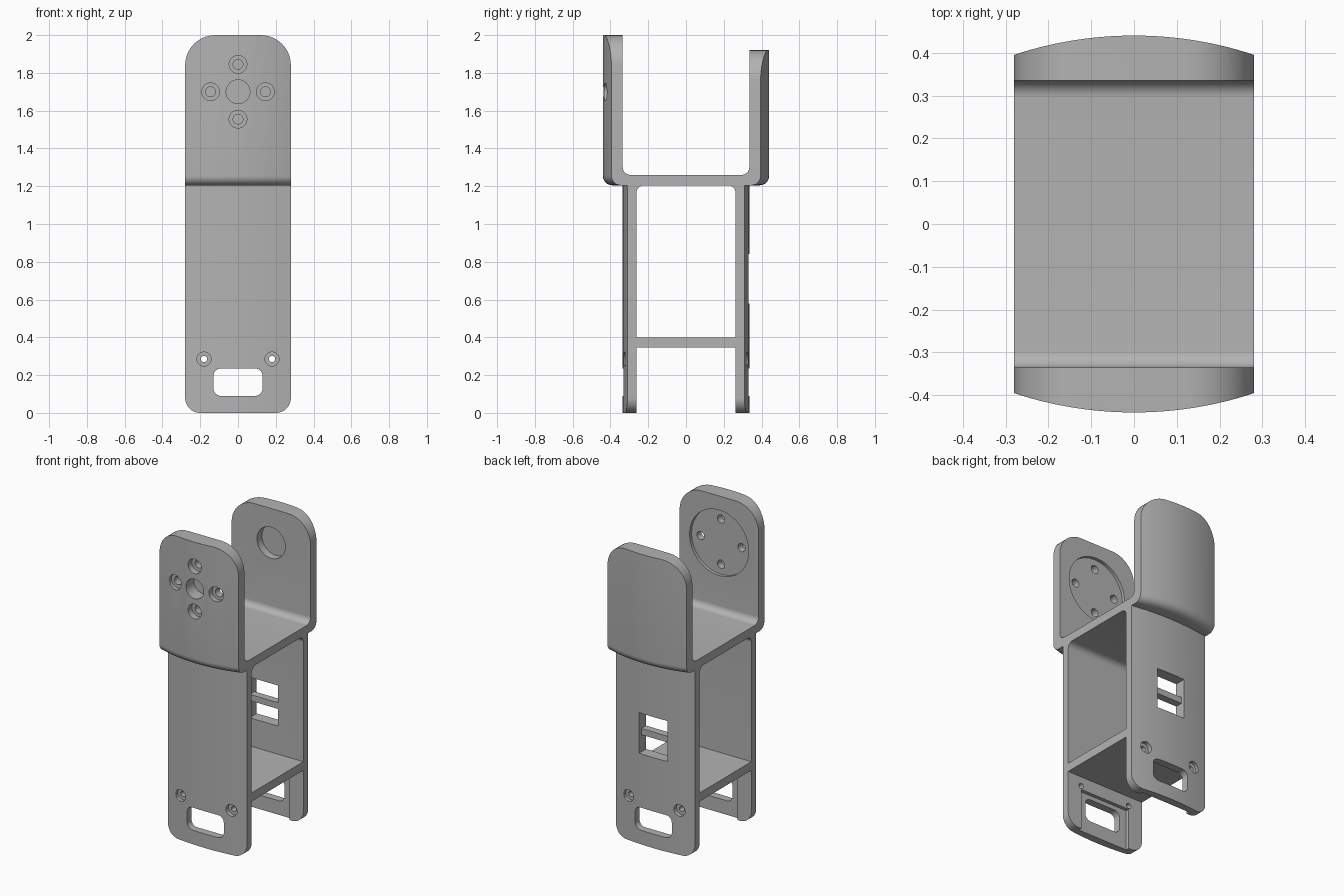
import bpy, bmesh
from math import sin, cos, pi, radians

if "Cube" in bpy.data.objects:
    bpy.data.objects.remove(bpy.data.objects["Cube"])

grey = bpy.data.materials.new("plain grey")
grey.use_nodes = True
grey.diffuse_color = (0.45, 0.45, 0.45, 1)
grey.node_tree.nodes["Principled BSDF"].inputs["Base Color"].default_value = (0.45, 0.45, 0.45, 1)

W = 0.28          # half width
FILLET = 0.05     # rounded underside of the upper cradle


def loft(name, rings):
    """Skin a stack of equal-length rings into a closed solid."""
    bm = bmesh.new()
    loops = [[bm.verts.new(p) for p in ring] for ring in rings]
    n = len(loops[0])
    for a, b in zip(loops, loops[1:]):
        for i in range(n):
            j = (i + 1) % n
            bm.faces.new((a[i], a[j], b[j], b[i]))
    bm.faces.new(loops[0][::-1])
    bm.faces.new(loops[-1])
    bmesh.ops.recalc_face_normals(bm, faces=bm.faces)
    mesh = bpy.data.meshes.new(name)
    bm.to_mesh(mesh)
    bm.free()
    mesh.materials.append(grey)
    obj = bpy.data.objects.new(name, mesh)
    bpy.context.collection.objects.link(obj)
    return obj


def barrel(z, crown, edge, inset=0.0, steps=28):
    """Plan outline with bowed front and back."""
    radius = (W * W + (crown - edge) ** 2) / (2 * (crown - edge))
    xs = [W * (2 * i / steps - 1) for i in range(steps + 1)]
    front = [(x, -(crown - radius + (radius ** 2 - x * x) ** 0.5 - inset), z) for x in xs]
    return front + [(x, -y, z) for x, y, z in reversed(front)]


def arc(cx, cz, r, start, end, steps=10):
    return [(cx + r * cos(radians(start + (end - start) * i / steps)),
             cz + r * sin(radians(start + (end - start) * i / steps))) for i in range(steps + 1)]


def rounded(x0, x1, z0, z1, r_low=0.0, r_high=0.0):
    """Rectangle with separate radii for lower and upper corners."""
    pts = []
    for x, z, sx, sz, start in ((x0, z0, 1, 1, 180), (x1, z0, -1, 1, 270),
                                (x1, z1, -1, -1, 0), (x0, z1, 1, -1, 90)):
        r = r_low if sz > 0 else r_high
        pts += arc(x + sx * r, z + sz * r, r, start, start + 90) if r else [(x, z)]
    return pts


# Bowed body: narrow lower leg block flowing into the wider cradle block
rings = [barrel(0, 0.335, 0.31), barrel(1.205, 0.335, 0.31)]
for i in range(9):
    t = i / 8 * pi / 2
    rings.append(barrel(1.205 + FILLET * (1 - cos(t)), 0.44, 0.395, FILLET * (1 - sin(t))))
rings.append(barrel(2, 0.44, 0.395))
body = loft("double_bracket", rings)


def cut(name, pts, axis, a, b):
    """Extrude a profile along an axis and subtract it from the body."""
    place = (lambda p, d: (d, *p)) if axis == "x" else (lambda p, d: (p[0], d, p[1]))
    tool = loft(name, [[place(p, d) for p in pts] for d in (a, b)])
    tool.hide_render = True
    mod = body.modifiers.new(name, "BOOLEAN")
    mod.operation, mod.solver, mod.object = "DIFFERENCE", "EXACT", tool
    bpy.context.view_layer.objects.active = body
    bpy.ops.object.modifier_apply(modifier=name)
    bpy.data.objects.remove(tool)


def hole(name, x, z, r, a, b):
    cut(name, arc(x, z, r, 0, 348.75, 31), "y", a, b)


def trim(name, z, r, up, a, b):
    """Round off both corners of a plate end."""
    half = arc(W - r, z - up * r, r, 0, up * 90)
    edge = half + [(-x, h) for x, h in reversed(half)]
    low, far = z - up * r, z + up * 0.3
    cut(name, edge + [(-0.5, low), (-0.5, far), (0.5, far), (0.5, low)], "y", a, b)


# Openings between the plates
cut("upper_channel", rounded(-0.335, 0.335, 1.26, 2.2, 0.04), "x", -1, 1)
cut("middle_channel", rounded(-0.262, 0.262, 0.4, 1.205, 0, 0.04), "x", -1, 1)
cut("lower_channel", rounded(-0.262, 0.262, -0.2, 0.345), "x", -1, 1)

# Rounded plate ends
trim("front_top", 2.0, 0.16, 1, -0.7, 0)
trim("back_top", 1.92, 0.16, 1, 0, 0.7)
trim("feet", 0.0, 0.08, -1, -0.7, 0.7)

# Front joint mount: disc recess, shaft hole and four counterbored screws
hole("disc_recess", 0, 1.7, 0.21, -0.355, -0.2)
hole("shaft_hole", 0, 1.7, 0.063, -0.6, -0.2)
for dx, dz in ((1, 0), (-1, 0), (0, 1), (0, -1)):
    x, z = dx * 0.145, 1.7 + dz * 0.145
    hole("screw_hole", x, z, 0.026, -0.6, -0.2)
    hole("screw_seat", x, z, 0.047, -0.6, -0.4)

# Blind pivot socket inside the back plate
hole("pivot_socket", 0, 1.7, 0.1, 0.2, 0.385)

# Foot details on both plates
for s in (-1, 1):
    cut("inner_pocket", rounded(-0.18, 0.18, -0.2, 0.262), "y", s * 0.2, s * 0.285)
    cut("foot_slot", rounded(-0.13, 0.13, 0.09, 0.235, 0.04, 0.04), "y", s * 0.2, s * 0.6)
    for x in (-0.18, 0.18):
        hole("foot_screw", x, 0.285, 0.017, s * 0.2, s * 0.6)
        hole("foot_seat", x, 0.285, 0.037, s * 0.3, s * 0.6)

# Strap windows in the back plate with a set-back bar
for z in (0.58, 0.73):
    cut("strap_window", rounded(-0.1, 0.1, z, z + 0.11), "y", 0.2, 0.6)
cut("strap_relief", rounded(-0.1, 0.1, 0.66, 0.76), "y", 0.31, 0.6)

# Smooth curves, sharp edges
for o in bpy.context.selected_objects:
    o.select_set(False)
body.select_set(True)
bpy.context.view_layer.objects.active = body
bpy.ops.object.shade_smooth_by_angle(angle=radians(25))
